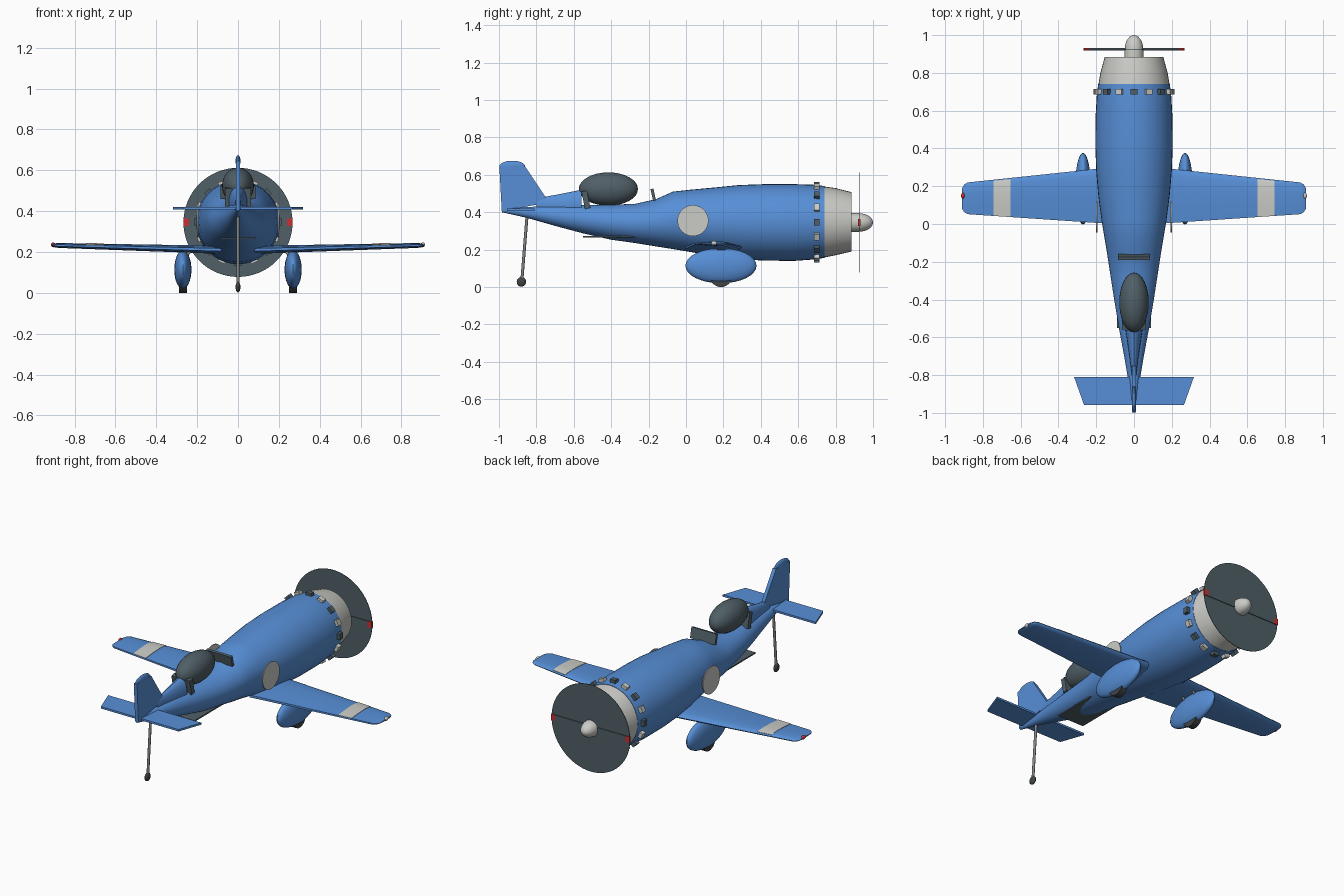
import bpy, bmesh, math
from mathutils import Vector, Matrix

if "Cube" in bpy.data.objects:
    bpy.data.objects.remove(bpy.data.objects["Cube"])


def colour(name, r, g, b):
    m = bpy.data.materials.new(name)
    m.diffuse_color = (r, g, b, 1)
    m.use_nodes = True
    m.node_tree.nodes["Principled BSDF"].inputs["Base Color"].default_value = m.diffuse_color
    return m


BLUE = colour("sky blue", 0.095, 0.275, 0.68)
LIGHT = colour("light grey", 0.60, 0.60, 0.57)
DARK = colour("slate grey", 0.08, 0.115, 0.135)
RED = colour("red", 0.60, 0.03, 0.03)
METAL = colour("strut grey", 0.22, 0.23, 0.22)
TYRE = colour("tyre grey", 0.05, 0.058, 0.062)


def finish(name, bm, mat, smooth=35):
    bmesh.ops.recalc_face_normals(bm, faces=bm.faces[:])
    me = bpy.data.meshes.new(name)
    bm.to_mesh(me)
    bm.free()
    ob = bpy.data.objects.new(name, me)
    bpy.context.collection.objects.link(ob)
    me.materials.append(mat)
    if smooth:
        bpy.ops.object.select_all(action='DESELECT')
        ob.select_set(True)
        bpy.context.view_layer.objects.active = ob
        bpy.ops.object.shade_smooth_by_angle(angle=math.radians(smooth))
    return ob


def loft(name, rings, mat, smooth=35):
    """Skin a list of equal-length point rings and cap both ends."""
    bm = bmesh.new()
    vs = [[bm.verts.new(p) for p in r] for r in rings]
    n = len(vs[0])
    for a, b in zip(vs, vs[1:]):
        for i in range(n):
            j = (i + 1) % n
            bm.faces.new((a[i], a[j], b[j], b[i]))
    bm.faces.new(vs[0])
    bm.faces.new(vs[-1])
    return finish(name, bm, mat, smooth)


def body_rings(stations, n=40):
    """Elliptical rings from (y, half width, top z, bottom z)."""
    return [[(w * math.cos(2 * math.pi * i / n), y,
              (t + b) / 2 + (t - b) / 2 * math.sin(2 * math.pi * i / n))
             for i in range(n)] for y, w, t, b in stations]


def box(name, centre, size, mat, rot=None):
    bm = bmesh.new()
    bmesh.ops.create_cube(bm, size=1)
    m = Matrix.Translation(centre) @ (rot or Matrix()) @ Matrix.Diagonal((*size, 1))
    bmesh.ops.transform(bm, matrix=m, verts=bm.verts[:])
    return finish(name, bm, mat, 0)


def ellipsoid(name, centre, radii, mat, seg=32):
    bm = bmesh.new()
    bmesh.ops.create_uvsphere(bm, u_segments=seg, v_segments=seg // 2, radius=1)
    bmesh.ops.transform(bm, matrix=Matrix.Translation(centre) @ Matrix.Diagonal((*radii, 1)),
                        verts=bm.verts[:])
    return finish(name, bm, mat)


def rod(name, p, q, r, mat, seg=32):
    """Cylinder between two points."""
    p, q = Vector(p), Vector(q)
    bm = bmesh.new()
    bmesh.ops.create_cone(bm, cap_ends=True, segments=seg, radius1=r, radius2=r,
                          depth=(q - p).length)
    m = Matrix.Translation((p + q) / 2) @ (q - p).to_track_quat('Z', 'Y').to_matrix().to_4x4()
    bmesh.ops.transform(bm, matrix=m, verts=bm.verts[:])
    return finish(name, bm, mat)


def slab(name, outline, thick, mat, axis):
    """Flat outline extruded symmetrically: axis 'x' takes (y, z), axis 'z' takes (x, y, z)."""
    off = Vector((thick / 2, 0, 0)) if axis == 'x' else Vector((0, 0, thick / 2))
    pts = [Vector((0, *p)) if axis == 'x' else Vector(p) for p in outline]
    return loft(name, [[p - off for p in pts], [p + off for p in pts]], mat)


# Fuselage, from tail to cowl joint
loft("fuselage", body_rings([
    (-0.985, 0.008, 0.425, 0.400), (-0.85, 0.027, 0.428, 0.370),
    (-0.70, 0.052, 0.434, 0.327), (-0.55, 0.080, 0.438, 0.287),
    (-0.40, 0.105, 0.440, 0.253), (-0.27, 0.125, 0.445, 0.235),
    (-0.16, 0.142, 0.470, 0.217), (-0.07, 0.157, 0.510, 0.203),
    (0.02, 0.172, 0.520, 0.188), (0.15, 0.189, 0.532, 0.167),
    (0.28, 0.200, 0.545, 0.150), (0.42, 0.205, 0.550, 0.141),
    (0.58, 0.203, 0.550, 0.140), (0.68, 0.197, 0.547, 0.147),
    (0.74, 0.190, 0.540, 0.156)]), BLUE)
# Engine cowl
loft("cowl", body_rings([(0.735, 0.189, 0.538, 0.157), (0.80, 0.178, 0.529, 0.170),
                         (0.885, 0.155, 0.507, 0.190)]), LIGHT)
# Tapered spine behind the canopy
loft("rear_spine", body_rings([(-0.80, 0.012, 0.475, 0.40), (-0.70, 0.024, 0.492, 0.37),
                               (-0.56, 0.045, 0.520, 0.36)], 20), BLUE)

# Exhaust flaps round the cowl joint
for k in range(16):
    a = k * math.pi / 8
    box("cowl_flap", (0.204 * math.cos(a), 0.70, 0.347 + 0.204 * math.sin(a)),
        (0.022, 0.03, 0.036), (DARK, LIGHT)[k % 2], Matrix.Rotation(-a, 4, 'Y'))

# Propeller: blur disc, two blades with red tips, spinner
rod("propeller_disc", (0, 0.924, 0.345), (0, 0.927, 0.345), 0.267, DARK, 64)
box("propeller_blade", (0, 0.9255, 0.345), (0.48, 0.012, 0.036), DARK)
for s in (-1, 1):
    box("blade_tip", (s * 0.253, 0.9255, 0.345), (0.027, 0.0125, 0.037), RED)
spin = [(0.88, 0.05), (0.92, 0.05)] + [
    (0.92 + 0.08 * math.sin(math.radians(t)), 0.05 * math.cos(math.radians(t)))
    for t in range(15, 90, 12)]
loft("spinner", body_rings([(y, r, 0.345 + r, 0.345 - r) for y, r in spin], 28), LIGHT)

# Cockpit
ellipsoid("canopy", (0, -0.415, 0.524), (0.078, 0.158, 0.089), DARK)
box("windscreen", (0, -0.175, 0.493), (0.17, 0.016, 0.065), DARK, Matrix.Rotation(0.22, 4, 'X'))
box("canopy_frame", (0, -0.535, 0.467), (0.125, 0.03, 0.095), DARK, Matrix.Rotation(0.2, 4, 'X'))
# Belly plate
box("belly_plate", (0, -0.405, 0.268), (0.178, 0.29, 0.008), DARK)

# Tail fin with rounded cap, and tailplane
slab("tail_fin", [(-0.985, 0.405), (-0.75, 0.45), (-0.75, 0.48), (-0.86, 0.645),
                  (-0.998, 0.645)], 0.022, BLUE, 'x')
ellipsoid("fin_cap", (0, -0.929, 0.645), (0.012, 0.069, 0.03), BLUE)
slab("tailplane", [(-0.317, -0.81, 0.413), (0.317, -0.81, 0.413), (0.265, -0.957, 0.413),
                   (-0.265, -0.957, 0.413)], 0.012, BLUE, 'z')

# Tail wheel
rod("tail_strut", (0, -0.85, 0.38), (0, -0.878, 0.03), 0.008, METAL, 16)
ellipsoid("tail_wheel", (0, -0.88, 0.028), (0.012, 0.025, 0.026), TYRE, 20)


def lerp(a, b, t):
    return a + (b - a) * t


# Aerofoil as (chord fraction from the front, height fraction)
FOIL = [(0, 0), (0.03, 0.5), (0.12, 0.85), (0.35, 1), (0.7, 0.75), (1, 0.35),
        (1, -0.35), (0.7, -0.75), (0.35, -1), (0.12, -0.85), (0.03, -0.5)]


def wing_ring(s, x, shrink=1.0):
    t = (x - 0.17) / 0.71
    front, back = lerp(0.295, 0.22, t), lerp(0.004, 0.052, t)
    mid = (front + back) / 2
    half = (front - back) / 2 * (0.5 + 0.5 * shrink)
    thick, zc = lerp(0.019, 0.012, t) * shrink, lerp(0.213, 0.232, t)
    return [(s * x, mid + half - 2 * half * c, zc + thick * h) for c, h in FOIL]


for s in (-1, 1):
    # Wing with rounded tip
    loft("wing", [wing_ring(s, x, k) for x, k in
                  ((0.08, 1), (0.17, 1), (0.655, 1), (0.88, 1), (0.898, 0.8), (0.91, 0.35))], BLUE)
    # Pale band lying on the upper wing skin
    upper = [[(p[0], p[1], p[2] + 0.002) for p in wing_ring(s, x)[1:6]] for x in (0.655, 0.745)]
    loft("wing_band", [r + [(p[0], p[1], p[2] - 0.003) for p in reversed(r)] for r in upper], LIGHT)
    ellipsoid("wing_tip_light", (s * 0.905, 0.15, 0.235), (0.011, 0.016, 0.012),
              RED if s < 0 else LIGHT, 16)
    # Side disc markings
    rod("side_disc", (s * 0.194, 0.037, 0.355), (s * 0.2, 0.037, 0.355), 0.083, LIGHT, 40)
    # Main gear: leg, streamlined pod, wheel
    for y in (0.14, 0.23):
        rod("gear_leg", (s * 0.225, y, 0.215), (s * 0.265, y, 0.165), 0.007, METAL, 12)
    ellipsoid("wheel_pod", (s * 0.27, 0.187, 0.114), (0.042, 0.19, 0.094), BLUE)
    rod("main_wheel", (s * 0.25, 0.187, 0.06), (s * 0.29, 0.187, 0.06), 0.06, TYRE, 32)
